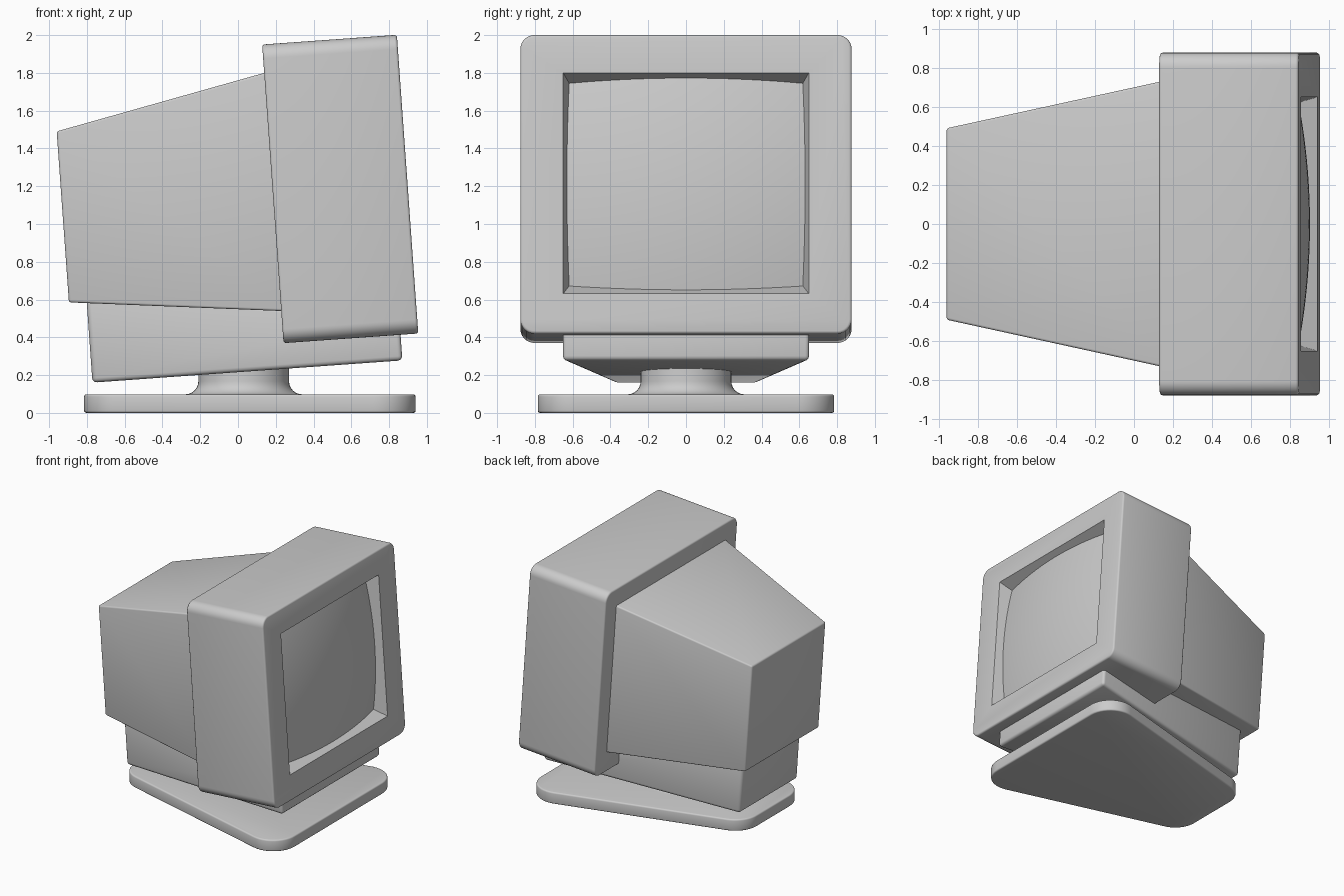
import bpy, bmesh, math
from mathutils import Vector

if "Cube" in bpy.data.objects:
    bpy.data.objects.remove(bpy.data.objects["Cube"])

TILT = math.atan2(0.0715, 0.9974)   # the head leans back on its stand


def smooth(ob, angle=35):
    bpy.ops.object.select_all(action='DESELECT')
    bpy.context.view_layer.objects.active = ob
    ob.select_set(True)
    bpy.ops.object.shade_smooth_by_angle(angle=math.radians(angle))


def to_object(name, bm, tilted):
    mesh = bpy.data.meshes.new(name)
    bm.to_mesh(mesh)
    bm.free()
    ob = bpy.data.objects.new(name, mesh)
    bpy.context.collection.objects.link(ob)
    if tilted:
        ob.rotation_euler = (0, -TILT, 0)
    smooth(ob)
    return ob


def loft(name, rings, tilted=True, bevel=0.0, segments=3):
    """Skin a stack of equal-length rings, cap the ends, round the hard edges."""
    bm = bmesh.new()
    loops = [[bm.verts.new(p) for p in ring] for ring in rings]
    for a, b in zip(loops, loops[1:]):
        for i in range(len(a)):
            j = (i + 1) % len(a)
            bm.faces.new((a[i], a[j], b[j], b[i]))
    bm.faces.new(loops[0])
    bm.faces.new(loops[-1])
    bmesh.ops.recalc_face_normals(bm, faces=bm.faces)
    if bevel:
        hard = [e for e in bm.edges if e.calc_face_angle(0) > math.radians(35)]
        bmesh.ops.bevel(bm, geom=hard, offset=bevel, segments=segments,
                        profile=0.5, affect='EDGES', clamp_overlap=True)
    return to_object(name, bm, tilted)


def rect(u, half, low, high):
    """Upright rectangle facing along x."""
    return [(u, -half, low), (u, half, low), (u, half, high), (u, -half, high)]


def arc(cx, cy, r, start, end, n):
    return [(cx + r * math.cos(math.radians(start + (end - start) * i / n)),
             cy + r * math.sin(math.radians(start + (end - start) * i / n)))
            for i in range(n + 1)]


# bezel: deep box with rounded long edges
HALF, LOW, HIGH, R = 0.877, 0.351, 1.936, 0.075
outline = []
for k, (sy, v) in enumerate([(1, HIGH - R), (-1, HIGH - R), (-1, LOW + R), (1, LOW + R)]):
    outline += arc(sy * (HALF - R), v, R, 90 * k, 90 * k + 90, 8)
bezel = loft("bezel", [[(u, y, v) for y, v in outline] for u in (0.267, 0.982)],
             bevel=0.014)

# screen opening: tapered recess cut into the bezel
slope_y, slope_v = 0.3, 0.45
cutter = loft("recess_cutter", [
    rect(0.982 - d, 0.65 - d * slope_y, 0.563 + d * slope_v, 1.734 - d * slope_v)
    for d in (-0.05, 0.15)])
cutter.hide_render = True
cut = bezel.modifiers.new("recess", 'BOOLEAN')
cut.operation, cut.solver, cut.object = 'DIFFERENCE', 'EXACT', cutter
bpy.context.view_layer.objects.active = bezel
bpy.ops.object.modifier_apply(modifier="recess")
bpy.data.objects.remove(cutter)
smooth(bezel)

# screen: shallow dome whose rim sinks into the recess walls
bm = bmesh.new()
bmesh.ops.create_grid(bm, x_segments=32, y_segments=32, size=1)
for vert in bm.verts:
    y, v = vert.co.x * 0.645, vert.co.y * 0.58
    vert.co = Vector((0.977 - 0.15 * (y * y + v * v), y, 1.149 + v))
to_object("screen", bm, True)

# rear housing: tapers toward the back
loft("rear_housing", [rect(-0.851, 0.49, 0.6475, 1.555),
                      rect(0.30, 0.737, 0.518, 1.792)], bevel=0.012)

# under-body: tapered plinth below the housing
plan = [(-0.757, -0.385), (0.888, -0.655), (0.888, 0.655), (-0.757, 0.385)]
loft("under_body", [
    [(u, y, 0.215) for u, y in plan],
    [(u, y, 0.68 if u < 0 else 0.45) for u, y in plan]], bevel=0.024)

# swivel neck: round column with a flared foot
profile = [(0.31, 0.09)]
profile += [(0.31 - 0.07 * math.sin(math.radians(a)), 0.168 - 0.07 * math.cos(math.radians(a)))
            for a in range(0, 91, 15)]
profile += [(0.24, 0.29)]
loft("swivel_neck", [[(0.03 + r * math.cos(t * math.tau / 48),
                       r * math.sin(t * math.tau / 48), z) for t in range(48)]
                     for r, z in profile], tilted=False)

# base plate: rounded tapered slab
taper = math.degrees(math.atan2(0.365, 1.355))
r = 0.20
base = arc(0.94 - r, 0.785 - r, r, 0, 90 + taper, 12)
base += arc(-0.815 + r, 0.42 - r, r, 90 + taper, 180, 10)
base += [(x, -y) for x, y in reversed(base)]
loft("base_plate", [[(x, y, z) for x, y in base] for z in (0.0, 0.098)],
     tilted=False, bevel=0.012)
